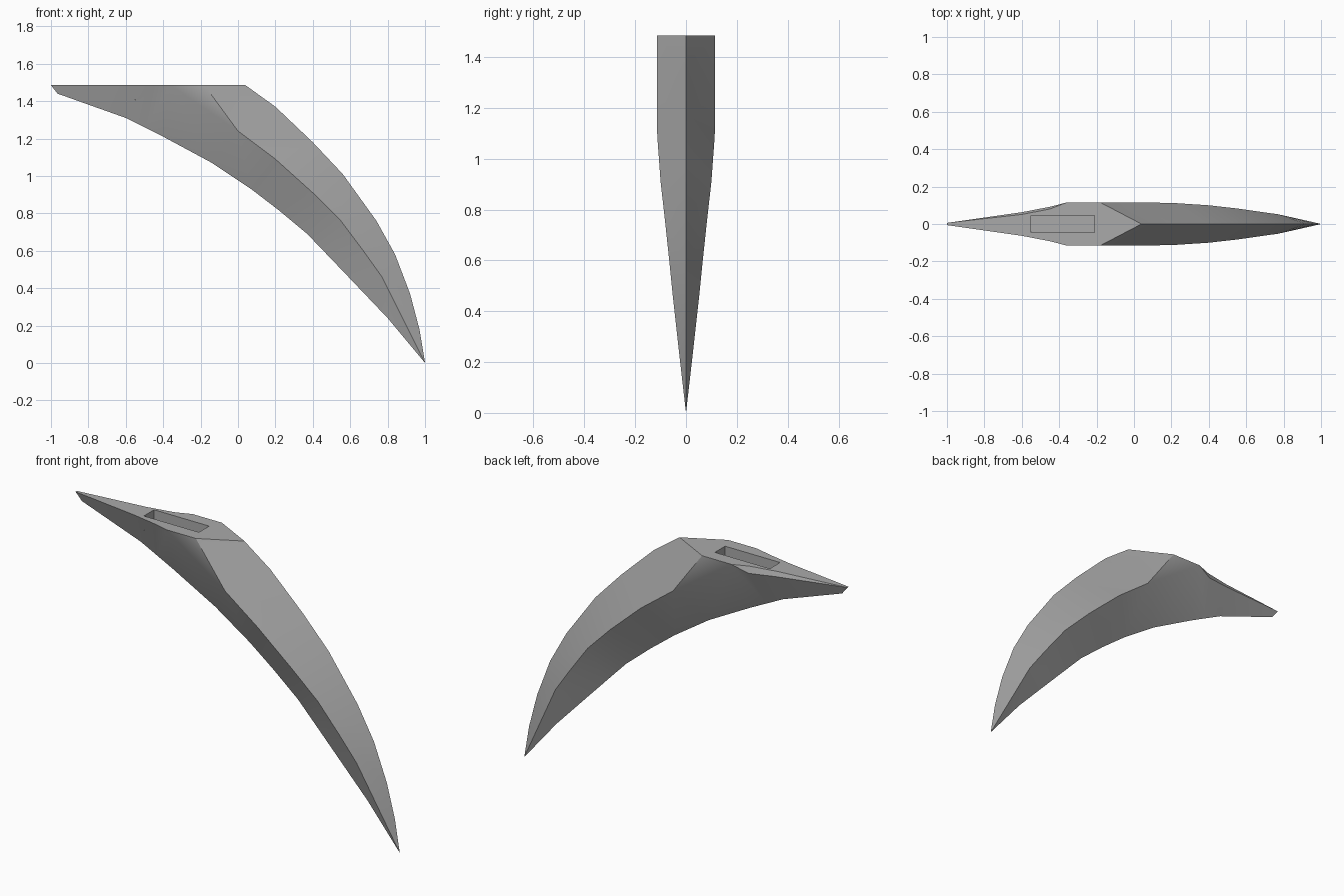
import bpy
import bmesh

if "Cube" in bpy.data.objects:
    bpy.data.objects.remove(bpy.data.objects["Cube"], do_unlink=True)

TOP = 1.485

# One material for the whole blade
grey = bpy.data.materials.new("plain grey")
grey.use_nodes = True
grey.diffuse_color = (0.4, 0.4, 0.4, 1)
grey.node_tree.nodes["Principled BSDF"].inputs["Base Color"].default_value = (0.4, 0.4, 0.4, 1)

# Curved part: outer edge (x, z), side ridge (x, z, half width), inner edge (x, z)
stations = [
    ((0.04, TOP), (-0.36, TOP, 0.115), (-0.40, 1.21)),
    ((0.20, 1.37), (0.00, 1.24, 0.115), (-0.14, 1.07)),
    ((0.40, 1.18), (0.20, 1.09, 0.113), (0.07, 0.93)),
    ((0.56, 1.01), (0.40, 0.91, 0.10), (0.22, 0.815)),
    ((0.74, 0.76), (0.55, 0.76, 0.083), (0.37, 0.69)),
    ((0.84, 0.58), (0.67, 0.60, 0.066), (0.49, 0.565)),
    ((0.92, 0.37), (0.77, 0.46, 0.052), (0.60, 0.45)),
    ((0.97, 0.18), (0.90, 0.20, 0.023), (0.80, 0.24)),
]
# Pointed end: top edge (x, half width), inner edge (x, z), ledge drop at the back
point_stations = [
    ((-0.45, 0.092), (-0.50, 1.26), 0.035),
    ((-0.60, 0.063), (-0.60, 1.31), 0.025),
    ((-1.00, 0.006), (-0.965, 1.44), 0.0),
]

bm = bmesh.new()


def vert(x, y, z):
    return bm.verts.new((x, y, z))


outer = [vert(o[0], 0, o[1]) for o, r, i in stations]
inner = [vert(i[0], 0, i[1]) for o, r, i in stations]
point_inner = [inner[0]] + [vert(i[0], 0, i[1]) for t, i, d in point_stations]
tip = vert(1, 0, 0)
outline = {}

for side in (-1, 1):
    ridge = [vert(r[0], side * r[2], r[1]) for o, r, i in stations]
    corner = vert(-0.18, side * 0.115, TOP)

    # Outer and inner bevels along the curve
    bm.faces.new((ridge[0], corner, ridge[1]))
    bm.faces.new((corner, outer[0], outer[1], ridge[1]))
    for k in range(len(stations) - 1):
        if k:
            bm.faces.new((ridge[k], outer[k], outer[k + 1], ridge[k + 1]))
        bm.faces.new((ridge[k], ridge[k + 1], inner[k + 1], inner[k]))
    bm.faces.new((ridge[-1], outer[-1], tip))
    bm.faces.new((ridge[-1], tip, inner[-1]))

    # Pointed end, with a narrow ledge under the top edge at the back
    edge, low = [ridge[0]], [ridge[0]]
    for (x, w), i, drop in point_stations:
        ledge = side > 0 and drop > 0
        edge.append(vert(x, side * (w - 0.012 * ledge), TOP))
        low.append(vert(x, side * w, TOP - drop) if ledge else edge[-1])
    for k in range(len(point_stations)):
        bm.faces.new((low[k], low[k + 1], point_inner[k + 1], point_inner[k]))
        strip = list(dict.fromkeys((edge[k], edge[k + 1], low[k + 1], low[k])))
        if len(strip) > 2:
            bm.faces.new(strip)
    outline[side] = [corner] + edge

# Flat top and the blunt end of the point
bm.faces.new([outer[0]] + outline[1] + outline[-1][::-1])
bm.faces.new((outline[1][-1], outline[-1][-1], point_inner[-1]))
bmesh.ops.recalc_face_normals(bm, faces=bm.faces)

mesh = bpy.data.meshes.new("curved_blade")
bm.to_mesh(mesh)
bm.free()
mesh.materials.append(grey)
blade = bpy.data.objects.new("curved_blade", mesh)
bpy.context.collection.objects.link(blade)

# Rectangular slot sunk into the flat top
bpy.ops.mesh.primitive_cube_add(size=1, location=(-0.38, 0, TOP))
cutter = bpy.context.object
cutter.name = "slot_cutter"
cutter.scale = (0.34, 0.09, 0.16)
cutter.hide_render = True
cutter.data.materials.append(grey)

bpy.ops.object.select_all(action="DESELECT")
blade.select_set(True)
bpy.context.view_layer.objects.active = blade
slot = blade.modifiers.new("slot", "BOOLEAN")
slot.operation = "DIFFERENCE"
slot.solver = "EXACT"
slot.object = cutter
bpy.ops.object.modifier_apply(modifier=slot.name)
bpy.data.objects.remove(cutter, do_unlink=True)

bpy.ops.object.shade_smooth_by_angle(angle=0.52)
